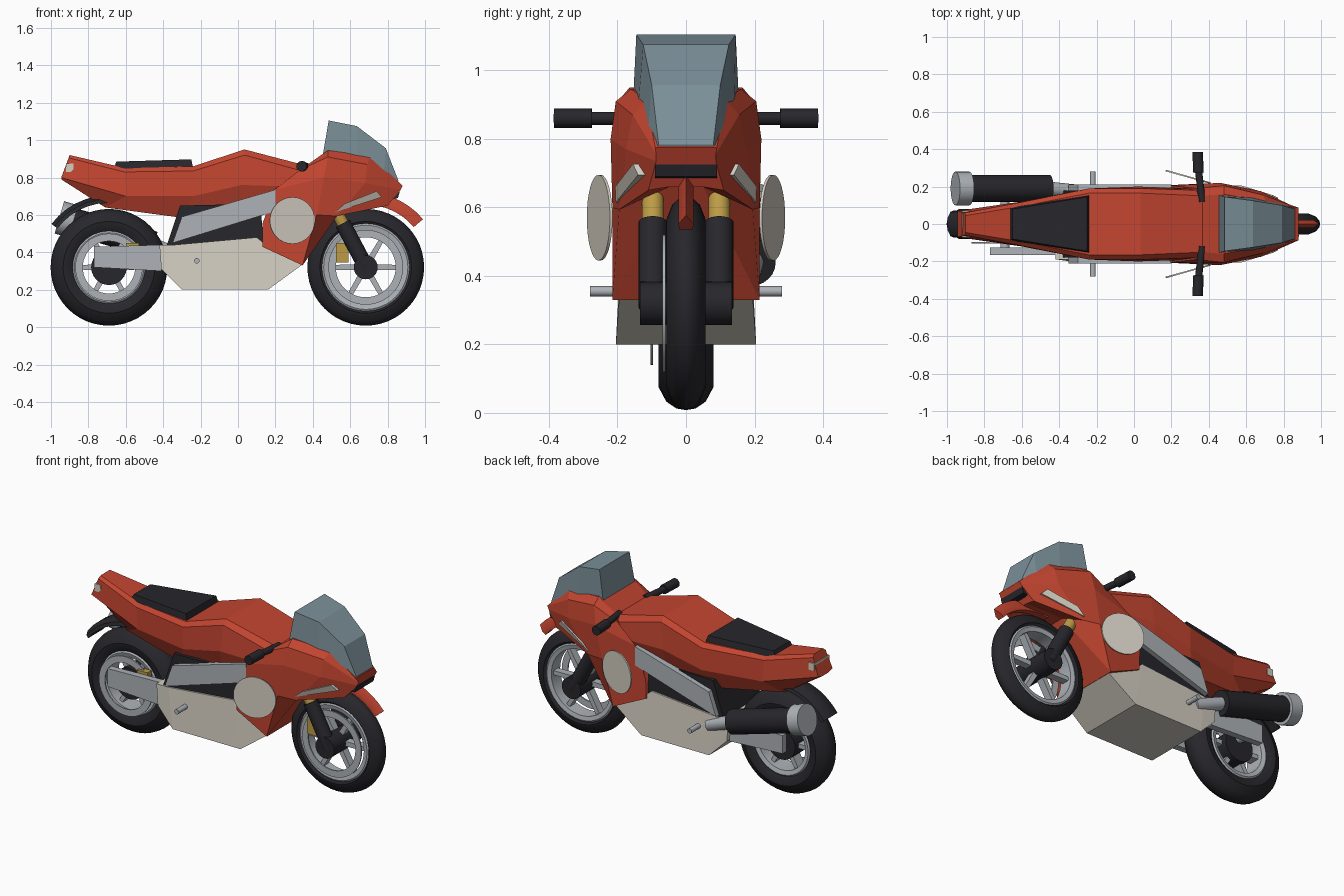
import bpy, bmesh, math
from mathutils import Vector

if "Cube" in bpy.data.objects:
    bpy.data.objects.remove(bpy.data.objects["Cube"])

def material(name, rgb):
    m = bpy.data.materials.new(name)
    m.diffuse_color = (*rgb, 1)
    m.use_nodes = True
    m.node_tree.nodes["Principled BSDF"].inputs["Base Color"].default_value = m.diffuse_color
    return m

RED = material("red", (0.55, 0.06, 0.03))
BLACK = material("black", (0.02, 0.02, 0.025))
SILVER = material("silver", (0.42, 0.45, 0.48))
CREAM = material("cream", (0.66, 0.62, 0.54))
GOLD = material("gold", (0.5, 0.33, 0.06))
GLASS = material("screen_tint", (0.2, 0.28, 0.32))

def make(name, verts, faces, mat, smooth=False, mirror=False):
    me = bpy.data.meshes.new(name)
    me.from_pydata(verts, [], faces)
    bm = bmesh.new()
    bm.from_mesh(me)
    bmesh.ops.recalc_face_normals(bm, faces=bm.faces)
    bm.to_mesh(me)
    bm.free()
    me.materials.append(mat)
    ob = bpy.data.objects.new(name, me)
    bpy.context.collection.objects.link(ob)
    if smooth:
        bpy.context.view_layer.objects.active = ob
        bpy.ops.object.select_all(action='DESELECT')
        ob.select_set(True)
        bpy.ops.object.shade_smooth_by_angle(angle=math.radians(35))
    if mirror:
        md = ob.modifiers.new("mirror", 'MIRROR')
        md.use_axis = (False, True, False)
    return ob

def skin(rings, closed=False):
    n, m = len(rings[0]), len(rings)
    faces = [(i * n + j, i * n + (j + 1) % n, (i + 1) % m * n + (j + 1) % n, (i + 1) % m * n + j)
             for i in range(m if closed else m - 1) for j in range(n)]
    if not closed:
        faces += [tuple(range(n)), tuple(range((m - 1) * n, m * n))]
    return [p for r in rings for p in r], faces

def loft(name, halves, mat):
    """Skin half sections (top to bottom) mirrored into full rings."""
    rings = [h + [(x, -y, z) for x, y, z in reversed(h)] for h in halves]
    return make(name, *skin(rings), mat)

def prism(name, pts, y0, y1, mat, mirror=False):
    return make(name, *skin([[(x, y, z) for x, z in pts] for y in (y0, y1)]), mat, mirror=mirror)

def tube(name, a, b, r, mat, n=20, mirror=False):
    a, b = Vector(a), Vector(b)
    q = (b - a).to_track_quat('Z', 'Y')
    rings = [[tuple(p + q @ Vector((r * math.cos(t * math.tau / n), r * math.sin(t * math.tau / n), 0)))
              for t in range(n)] for p in (a, b)]
    return make(name, *skin(rings), mat, True, mirror)

def lathe(name, cx, cz, profile, mat, a0=0, a1=360, n=48):
    """Sweep (y, r) points about a wheel axle."""
    full = a1 - a0 == 360
    rings = []
    for i in range(n if full else n + 1):
        a = math.radians(a0 + (a1 - a0) * i / n)
        rings.append([(cx + r * math.cos(a), y, cz + r * math.sin(a)) for y, r in profile])
    return make(name, *skin(rings, full), mat, True)

def both(half):
    return half + [(-y, r) for y, r in reversed(half) if y > 0]

# Wheels: tyre, rim, spokes, hub, brake disc
def wheel(tag, cx, w, rim, disc_y, disc_r, hub_r):
    cz = 0.32
    lathe(tag + "_tyre", cx, cz, both([(w * 0.6, rim - 0.01), (w * 0.95, rim + 0.03), (w, 0.245),
                                       (w * 0.72, 0.287), (w * 0.35, 0.307), (0, 0.312)]), BLACK)
    lathe(tag + "_rim", cx, cz, both([(w * 0.75, rim - 0.025), (w * 0.85, rim), (w * 0.75, rim + 0.01)]), SILVER)
    lathe(tag + "_brake_disc", cx, cz, [(disc_y - .004, disc_r), (disc_y + .004, disc_r),
                                        (disc_y + .004, disc_r - .04), (disc_y - .004, disc_r - .04)], SILVER)
    tube(tag + "_hub", (cx, -w * .8, cz), (cx, w * .8, cz), hub_r, BLACK, 24)
    for k in range(6):
        a = k * math.tau / 6
        d, s = Vector((math.cos(a), 0, math.sin(a))), Vector((-math.sin(a), 0, math.cos(a)))
        p = [Vector((cx, 0, cz)) + d * u + s * v for u, v in
             ((0.03, -.016), (rim - .01, -.012), (rim - .01, .012), (0.03, .016))]
        prism(f"{tag}_spoke_{k}", [(v.x, v.z) for v in p], -w * .4, w * .4, SILVER)

wheel("rear_wheel", -0.69, 0.08, 0.185, -0.1, 0.18, 0.095)
wheel("front_wheel", 0.683, 0.057, 0.225, -0.064, 0.2, 0.045)

# Tank and tail body
loft("tank_and_tail", [
    [(-.90, .045, .92), (-.905, .06, .905), (-.945, .07, .80), (-.945, .03, .79)],
    [(-.60, .095, .85), (-.61, .115, .83), (-.60, .12, .70), (-.71, .06, .64)],
    [(-.24, .165, .86), (-.24, .19, .835), (-.24, .19, .70), (-.30, .13, .585)],
    [(.035, .165, .95), (.035, .19, .92), (.02, .2, .76), (0, .15, .60)],
    [(.38, .15, .86), (.36, .18, .83), (.34, .19, .75), (.3, .15, .65)]], RED)

# Front fairing
loft("front_fairing", [
    [(.36, .15, .86), (.33, .19, .84), (.195, .205, .735), (.13, .205, .55), (.13, .20, .43)],
    [(.48, .16, .945), (.48, .205, .91), (.46, .22, .80), (.42, .215, .60), (.345, .215, .33)],
    [(.71, .115, .915), (.69, .155, .87), (.68, .175, .77), (.53, .195, .594), (.55, .05, .66)],
    [(.86, .09, .775), (.88, .087, .755), (.87, .087, .735), (.80, .11, .65), (.80, .05, .66)]], RED)
prism("headlight", [(.79, .68), (.855, .69), (.865, .725), (.79, .725)], -.09, .09, BLACK)

# Windscreen
loft("windscreen", [
    [(.485, .145, 1.105), (.45, .155, .90)],
    [(.635, .125, 1.075), (.64, .14, .89)],
    [(.79, .10, .957), (.78, .11, .83)],
    [(.857, .08, .785), (.855, .085, .772)]], GLASS)

# Seat pad
loft("seat", [
    [(-.65, .08, .885), (-.665, .088, .85)],
    [(-.25, .145, .897), (-.238, .155, .845)]], BLACK)

# Engine, belly pan, frame rails, swingarm
prism("engine_block", [(-.31, .65), (.12, .66), (.14, .40), (-.35, .34), (-.38, .44)], -.18, .18, BLACK)
loft("belly_pan", [
    [(-.42, .19, .44), (-.41, .19, .31)],
    [(-.34, .19, .44), (-.30, .205, .20)],
    [(.10, .19, .48), (.16, .205, .20)],
    [(.15, .19, .44), (.345, .195, .335)]], CREAM)
prism("frame_rail", [(-.30, .59), (.20, .735), (.20, .62), (-.35, .45)], .17, .21, SILVER, True)
prism("swingarm", [(-.77, .43), (-.41, .44), (-.41, .30), (-.77, .32)], .125, .165, SILVER, True)
tube("rear_axle", (-.69, -.15, .36), (-.69, .15, .36), .025, SILVER)
tube("foot_peg", (-.22, .18, .355), (-.22, .28, .355), .015, SILVER, 12, True)

# Exhaust
tube("muffler", (-.45, .19, .44), (-.90, .19, .57), .072, BLACK, 24)
tube("muffler_cap", (-.88, .19, .565), (-.955, .19, .587), .09, SILVER, 24)
tube("exhaust_pipe", (-.28, .17, .37), (-.47, .19, .445), .038, SILVER)

# Mudguards
lathe("rear_mudguard", -.69, .32, both([(.072, .345), (.065, .365), (.03, .385)]), BLACK, 75, 143, 8)
lathe("front_mudguard", .683, .32, [(.02, .335), (.022, .36), (0, .40), (-.022, .36), (-.02, .335)], RED, 40, 100, 8)

# Forks and calipers
tube("fork_leg", (.56, .097, .555), (.69, .097, .31), .042, BLACK, 20, True)
tube("fork_collar", (.51, .097, .65), (.565, .097, .545), .032, GOLD, 20, True)
tube("front_axle", (.683, -.135, .32), (.683, .135, .32), .064, BLACK, 24)
prism("front_caliper", [(.525, .345), (.59, .345), (.59, .45), (.525, .45)], -.08, -.045, GOLD)
prism("rear_caliper", [(-.6, .41), (-.53, .41), (-.53, .45), (-.6, .45)], -.12, -.08, GOLD)

# Handlebars
tube("handlebar", (.365, .12, .86), (.345, .285, .86), .019, BLACK, 16, True)
tube("handlebar_grip", (.345, .275, .86), (.34, .385, .86), .028, BLACK, 16, True)

# Side discs, pale stripes and tail lamps
c, nrm = Vector((.29, .252, .57)), Vector((.27, .96, 0)).normalized()
tube("side_disc", c - nrm * .004, c + nrm * .004, .125, CREAM, 32, True)
loft_pts = [(.52, .205, .615), (.57, .207, .66), (.74, .155, .727), (.77, .14, .695)]
make("nose_stripe", *skin([loft_pts, [(x, y - .03, z) for x, y, z in loft_pts]]), CREAM, mirror=True)
prism("tail_lamp", [(-.92, .83), (-.88, .83), (-.88, .875), (-.92, .875)], -.073, .073, CREAM)
